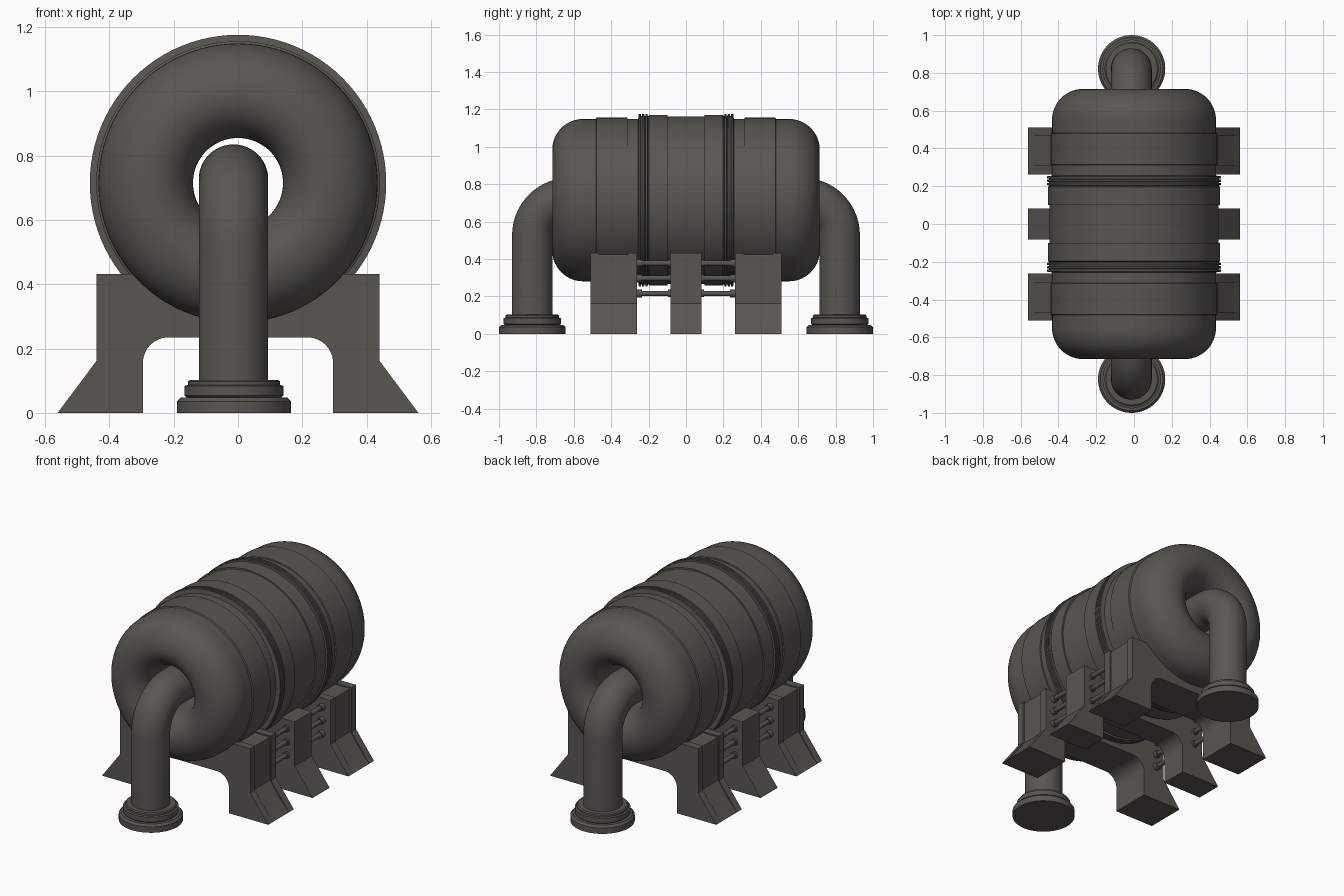
import bpy, bmesh, math
from mathutils import Vector, Matrix

if "Cube" in bpy.data.objects:
    bpy.data.objects.remove(bpy.data.objects["Cube"])

metal = bpy.data.materials.new("dark_grey_metal")
metal.diffuse_color = (0.1, 0.093, 0.08, 1)
metal.use_nodes = True
metal.node_tree.nodes["Principled BSDF"].inputs["Base Color"].default_value = metal.diffuse_color
AXIS_Z = 0.715


def finish(name, bm, angle=35):
    bmesh.ops.recalc_face_normals(bm, faces=bm.faces[:])
    me = bpy.data.meshes.new(name)
    bm.to_mesh(me)
    bm.free()
    ob = bpy.data.objects.new(name, me)
    bpy.context.collection.objects.link(ob)
    me.materials.append(metal)
    bpy.ops.object.select_all(action='DESELECT')
    ob.select_set(True)
    bpy.context.view_layer.objects.active = ob
    bpy.ops.object.shade_smooth_by_angle(angle=math.radians(angle))
    return ob


def skin(bm, rings, closed=False):
    """Bridge equal rings of points into a tube."""
    vs = [[bm.verts.new(p) for p in r] for r in rings]
    n = len(vs[0])
    for i in range(len(vs) if closed else len(vs) - 1):
        a, b = vs[i], vs[(i + 1) % len(vs)]
        for j in range(n):
            k = (j + 1) % n
            bm.faces.new((a[j], a[k], b[k], b[j]))
    if not closed:
        bm.faces.new(vs[0])
        bm.faces.new(vs[-1])


def lathe(name, profile, place, n=64, closed=False):
    """Profile of (along, radius); place maps (along, u, v) to a point."""
    bm = bmesh.new()
    rings = [[place(h, r * math.cos(2 * math.pi * j / n), r * math.sin(2 * math.pi * j / n))
              for j in range(n)] for h, r in profile]
    skin(bm, rings, closed)
    return finish(name, bm)


def along_y(cx, cz):
    return lambda h, u, v: Vector((cx + u, h, cz + v))


def prism(name, outline, y0, y1):
    """Extrude an x,z outline along y."""
    bm = bmesh.new()
    face = bm.faces.new([bm.verts.new((x, y0, z)) for x, z in outline])
    ext = bmesh.ops.extrude_face_region(bm, geom=[face])
    verts = [g for g in ext['geom'] if isinstance(g, bmesh.types.BMVert)]
    bmesh.ops.translate(bm, verts=verts, vec=(0, y1 - y0, 0))
    return finish(name, bm)


# Tank: bands, ribs, rounded ends curling in to an open core
half = [(0.1, 0.447), (0.1, 0.456), (0.197, 0.456), (0.2, 0.45)]
for y in (0.204, 0.222, 0.24):
    half += [(y, 0.45), (y + 0.002, 0.461), (y + 0.012, 0.461), (y + 0.014, 0.45)]
half += [(0.256, 0.435), (0.312, 0.435), (0.314, 0.441), (0.478, 0.441), (0.482, 0.434)]
for i in range(15):
    a = math.pi / 2 * i / 14
    half.append((0.55 + 0.165 * math.sin(a), 0.27 + 0.164 * math.cos(a)))
for i in range(1, 13):
    a = math.pi / 2 * i / 12
    half.append((0.565 + 0.15 * math.cos(a), 0.27 - 0.13 * math.sin(a)))
lathe("tank", half + [(-y, r) for y, r in reversed(half)], along_y(0, AXIS_Z), 96, True)

# Pipe: up from one flange, through the core and down to the other
path = [(-0.822, 0.05, 0)]
for i in range(15):
    a = math.pi / 2 * i / 14
    path.append((-0.622 - 0.2 * math.cos(a), 0.527 + 0.2 * math.sin(a), a))
path += [(-y, z, math.pi - a) for y, z, a in reversed(path)]
bm = bmesh.new()
rings = []
for y, z, a in path:
    side = Vector((0, -math.cos(a), math.sin(a)))
    rings.append([Vector((-0.014, y, z)) + 0.108 * (math.cos(t) * Vector((1, 0, 0)) + math.sin(t) * side)
                  for t in [2 * math.pi * j / 48 for j in range(48)]])
skin(bm, rings)
finish("through_pipe", bm)

# Stepped flanges at the pipe feet
for s, tag in ((-1, "front"), (1, "back")):
    lathe(tag + "_flange",
          [(0, 0.178), (0.036, 0.178), (0.048, 0.166), (0.048, 0.147), (0.054, 0.154),
           (0.084, 0.154), (0.087, 0.143), (0.098, 0.143), (0.103, 0.136)],
          lambda h, u, v, s=s: Vector((-0.0125 + u, s * 0.822 + v, h)))


# Saddle supports with flared feet and an arched underside
def saddle(inset=0.0):
    r, top = 0.425, 0.432 - inset
    end = math.acos((AXIS_Z - top) / r)
    pts = [(r * math.sin(end * i / 12), AXIS_Z - r * math.cos(end * i / 12)) for i in range(13)]
    pts += [(0.44 - inset, top), (0.44 - inset, 0.162), (0.531 - inset, 0.04), (0.561, 0), (0.296, 0)]
    for i in range(9):
        a = math.pi / 2 * i / 8
        pts.append((0.216 + 0.08 * math.cos(a), 0.155 + 0.08 * math.sin(a)))
    return pts + [(-x, z) for x, z in reversed(pts) if x > 1e-6]


prism("middle_saddle", saddle(), -0.082, 0.082)
for s, tag in ((-1, "front"), (1, "back")):
    prism(tag + "_saddle_outer_rim", saddle(), s * 0.465, s * 0.51)
    prism(tag + "_saddle_core", saddle(0.008), s * 0.31, s * 0.465)
    prism(tag + "_saddle_inner_rim", saddle(), s * 0.263, s * 0.31)

# Tie rods with collars between the saddles
for s, tag in ((-1, "front"), (1, "back")):
    for side, word in ((-1, "left"), (1, "right")):
        for i, z in enumerate((0.378, 0.297, 0.216)):
            prof = [(0.07, 0.02), (0.095, 0.02), (0.095, 0.014), (0.235, 0.014),
                    (0.235, 0.021), (0.27, 0.021)]
            lathe(f"{tag}_{word}_tie_rod_{i + 1}", [(s * y, r) for y, r in prof],
                  along_y(side * 0.385, z), 20)
